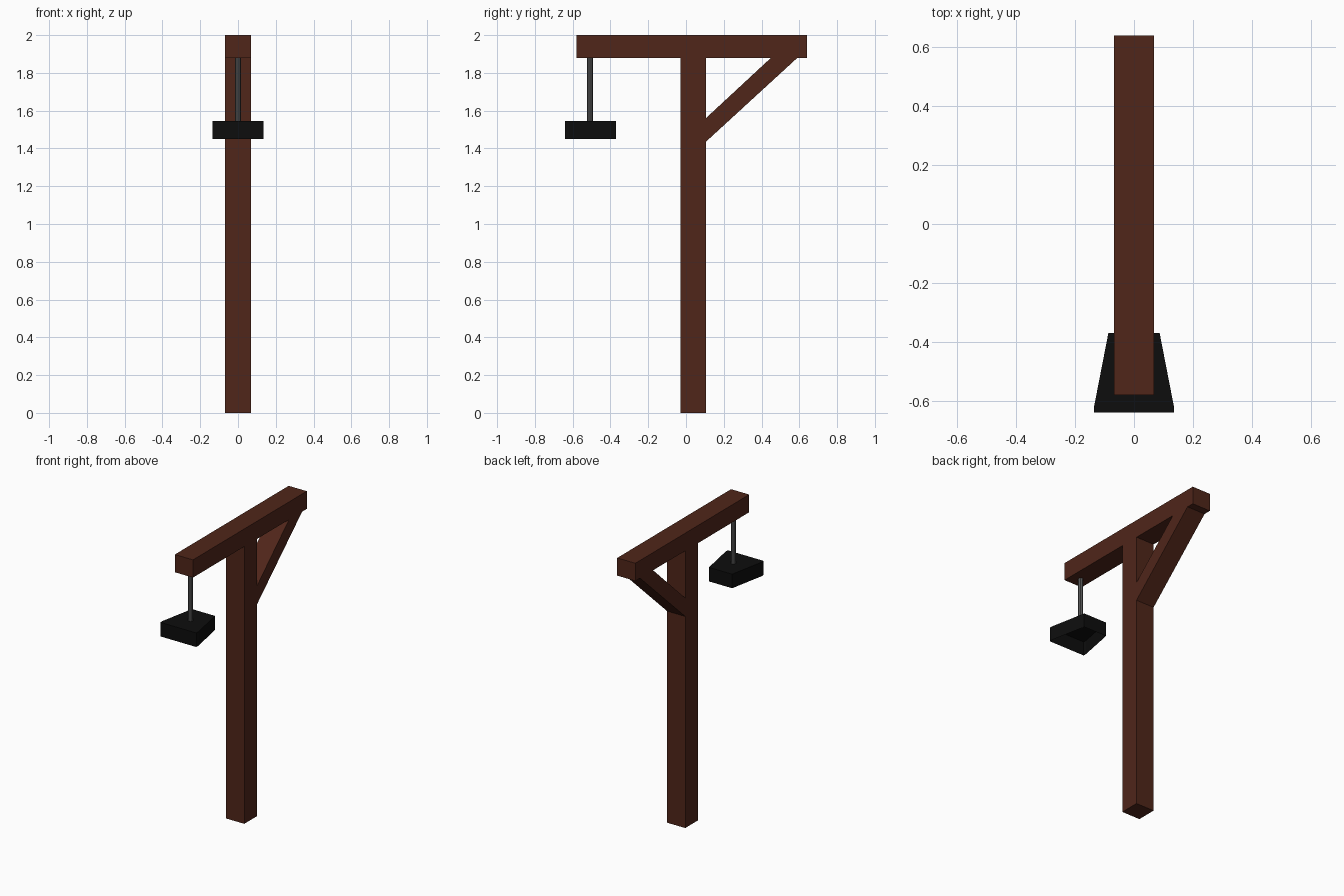
import bpy, bmesh
from mathutils import Vector

if "Cube" in bpy.data.objects:
    bpy.data.objects.remove(bpy.data.objects["Cube"])


def material(name, rgb):
    m = bpy.data.materials.new(name)
    m.diffuse_color = (*rgb, 1)
    m.use_nodes = True
    m.node_tree.nodes["Principled BSDF"].inputs["Base Color"].default_value = m.diffuse_color
    return m


wood = material("dark_wood", (0.08, 0.019, 0.01))
steel = material("dark_steel", (0.09, 0.09, 0.09))
black = material("black_metal", (0.004, 0.004, 0.004))


def prism(name, profile, offset, mat, open_start=False):
    """Extrude a closed profile of 3D points along offset."""
    bm = bmesh.new()
    base = bm.faces.new([bm.verts.new(p) for p in profile])
    top = bmesh.ops.extrude_face_region(bm, geom=[base], use_keep_orig=True)["geom"]
    bmesh.ops.translate(bm, vec=Vector(offset),
                        verts=[g for g in top if isinstance(g, bmesh.types.BMVert)])
    bmesh.ops.recalc_face_normals(bm, faces=bm.faces)
    if open_start:
        bmesh.ops.delete(bm, geom=[base], context='FACES_ONLY')
    mesh = bpy.data.meshes.new(name)
    bm.to_mesh(mesh)
    bm.free()
    mesh.materials.append(mat)
    ob = bpy.data.objects.new(name, mesh)
    bpy.context.collection.objects.link(ob)
    return ob


HALF = 0.068  # half thickness of all timbers


def timber(name, yz):
    return prism(name, [(-HALF, y, z) for y, z in yz], (2 * HALF, 0, 0), wood)


# Timber frame: post, crossbeam and diagonal brace
timber("post", [(-0.03, 0), (0.105, 0), (0.105, 1.88), (-0.03, 1.88)])
timber("crossbeam", [(-0.58, 1.88), (0.64, 1.88), (0.64, 2.0), (-0.58, 2.0)])
timber("diagonal_brace", [(0.105, 1.435), (0.59, 1.88), (0.45, 1.88), (0.105, 1.56)])

# Hanging rod
bpy.ops.mesh.primitive_cylinder_add(vertices=8, radius=0.016, depth=0.345,
                                    location=(0, -0.508, 1.7125))
rod = bpy.context.object
rod.name = "hanging_rod"
rod.data.materials.append(steel)

# Tapered lamp shade, open underneath
right = [(0.135, -0.64), (0.135, -0.617), (0.087, -0.37)]
outline = right + [(-x, y) for x, y in reversed(right)]
prism("lamp_shade", [(x, y, 1.45) for x, y in outline], (0, 0, 0.095), black, open_start=True)
